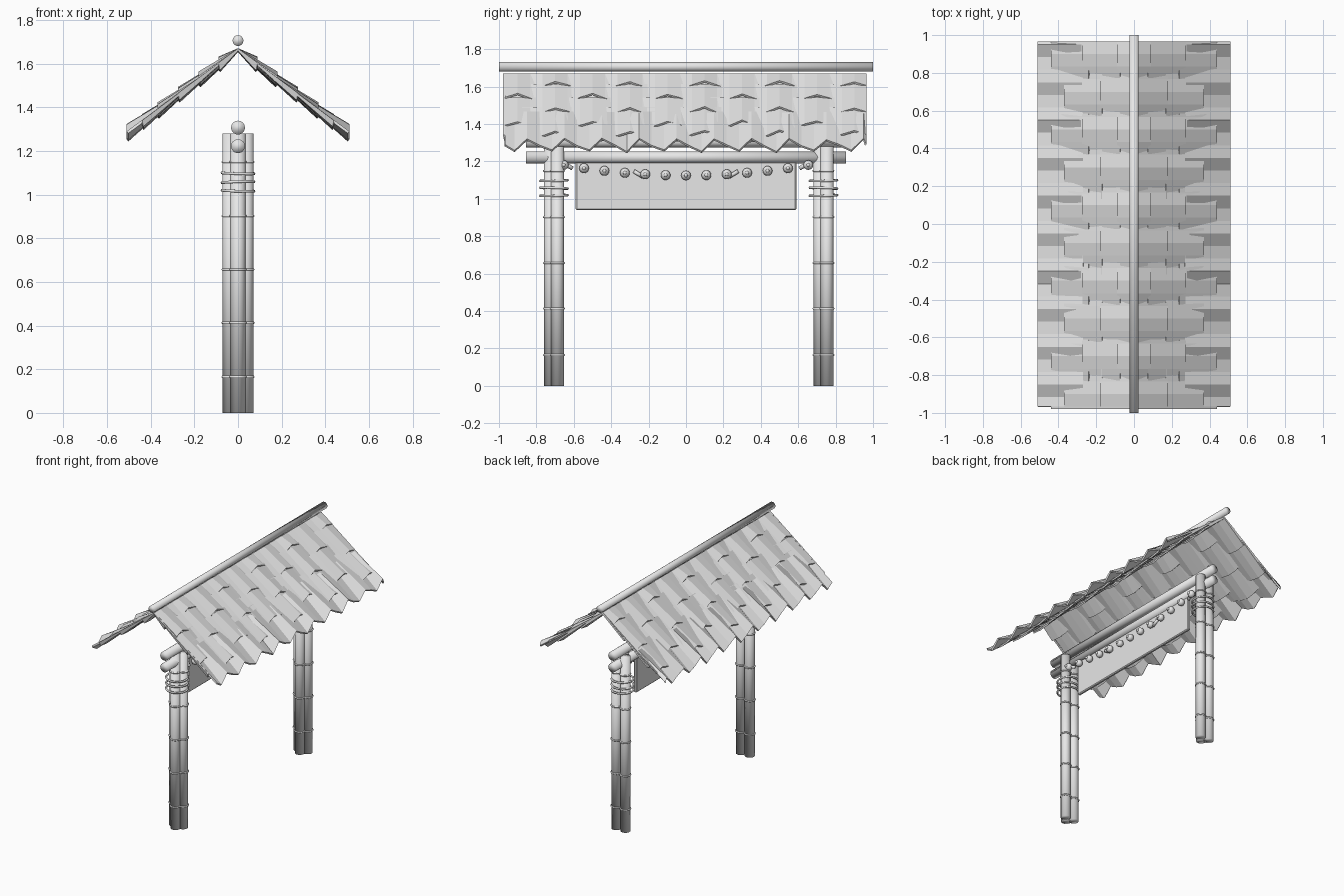
import bpy, bmesh, math, random
from mathutils import Vector

random.seed(4)
cube = bpy.data.objects.get("Cube")
if cube:
    bpy.data.objects.remove(cube, do_unlink=True)

grey = bpy.data.materials.new("pale grey")
grey.use_nodes = True
grey.diffuse_color = (0.8, 0.8, 0.8, 1)
grey.node_tree.nodes["Principled BSDF"].inputs["Base Color"].default_value = (0.8, 0.8, 0.8, 1)


def finish(name, smooth=True):
    ob = bpy.context.object
    ob.name = name
    ob.data.materials.append(grey)
    if smooth:
        bpy.ops.object.shade_smooth()
    return ob


def pole(name, start, end, radius, sides=16):
    """Round pole between two points, shaded softly over its ends."""
    start, end = Vector(start), Vector(end)
    axis = end - start
    bpy.ops.mesh.primitive_cylinder_add(
        vertices=sides, radius=radius, depth=axis.length,
        location=(start + end) / 2, rotation=axis.to_track_quat('Z', 'Y').to_euler())
    return finish(name)


def ring(name, location, major, minor, tilt=0.0):
    bpy.ops.mesh.primitive_torus_add(
        location=location, rotation=(tilt, tilt, 0), major_radius=major,
        minor_radius=minor, major_segments=20, minor_segments=6)
    return finish(name)


def ball(name, location, radius):
    bpy.ops.mesh.primitive_uv_sphere_add(
        segments=12, ring_count=8, radius=radius, location=location)
    return finish(name)


# Posts: three bound canes with nodes and lashings
CANE = 0.034
for label, y in (("front", -0.706), ("back", 0.735)):
    for i, (cx, cy) in enumerate(((0, -0.019), (-0.036, 0.019), (0.036, 0.019))):
        pole(f"{label}_post_cane_{i}", (cx, y + cy, 0), (cx, y + cy, 1.28), CANE)
        for z in (0.165, 0.413, 0.657, 0.902, 1.15):
            ring(f"{label}_cane_node", (cx, y + cy, z), CANE, 0.006)
    for z, tilt in ((1.018, 0.03), (1.057, -0.03), (1.098, 0.03)):
        ring(f"{label}_lashing", (0, y, z), 0.073, 0.007, tilt)

# Cross beams and ridge pole
pole("lower_beam", (0, -0.855, 1.222), (0, 0.855, 1.222), 0.032)
pole("upper_beam", (0, -0.855, 1.307), (0, 0.855, 1.307), 0.032)
pole("ridge_pole", (0, -1, 1.706), (0, 1, 1.706), 0.025)

# Hanging board
bpy.ops.mesh.primitive_cube_add(size=1, location=(0, 0, 1.075))
board = finish("hanging_board", smooth=False)
board.scale = (0.024, 1.18, 0.27)
bpy.ops.object.transform_apply(location=False, rotation=False, scale=True)
bevel = board.modifiers.new("Bevel", 'BEVEL')
bevel.width = 0.006
bevel.segments = 1


# Sagging row of beads with small studs, plus short slanted pegs
def sag(y):
    return 1.125 + 0.13 * y * y


for k in range(-6, 7):
    y = k * 0.109
    ball("bead", (0.036, y, sag(y)), 0.026)
    ball("bead_stud", (0.06, y, sag(y)), 0.01)
for y in (-0.63, -0.255, 0.255, 0.63):
    slope = -0.6 if y < 0 else 0.6
    pole("bead_peg", (0.024, y - 0.024, sag(y) - slope * 0.024),
         (0.024, y + 0.024, sag(y) + slope * 0.024), 0.011, 8)


# Roof: overlapping rows of shingles with wavy lower edges
RIDGE, PITCH = 1.675, 0.755
WAVE = (0.022, 0.0, -0.026, -0.034, -0.026, 0.0)
EAVE_WAVE = (0.03, 0.0, -0.032)
STEP = 0.4 / 6


def shingle_row(index, x_top, x_low, wave, phase):
    """One strip per row, its lower edge raised and lowered by the wave."""
    bm = bmesh.new()
    lo, hi = -0.967, 0.965
    start = math.floor((lo - phase) / STEP)
    count = math.ceil((hi - lo) / STEP) + 2
    pairs = []
    for k in range(start, start + count):
        y = min(max(phase + k * STEP, lo), hi)
        if pairs and y <= pairs[-1][0].co.y:
            continue
        lift = wave[k % len(wave)] + random.uniform(-0.005, 0.005)
        top = bm.verts.new((x_top, y, RIDGE - PITCH * x_top - 0.004))
        low = bm.verts.new((x_low, y, RIDGE - PITCH * x_low + lift))
        pairs.append((top, low))
    for (a, b), (d, c) in zip(pairs, pairs[1:]):
        bm.faces.new((a, b, c, d))
    mesh = bpy.data.meshes.new(f"shingle_row_{index}")
    bm.to_mesh(mesh)
    bm.free()
    mesh.materials.append(grey)
    ob = bpy.data.objects.new(f"shingle_row_{index}", mesh)
    bpy.context.collection.objects.link(ob)
    solid = ob.modifiers.new("Thickness", 'SOLIDIFY')
    solid.thickness = 0.012
    solid.offset = -1
    mirror = ob.modifiers.new("Other slope", 'MIRROR')
    mirror.use_clip = False
    mirror.use_mirror_merge = False


edges = (0.09, 0.18, 0.275, 0.37, 0.44)
for i, x in enumerate(edges):
    shingle_row(i, max(0, x - 0.2), x, WAVE, -0.7 + 0.2 * (i % 2))
shingle_row(len(edges), 0.27, 0.51, EAVE_WAVE, -0.65)
